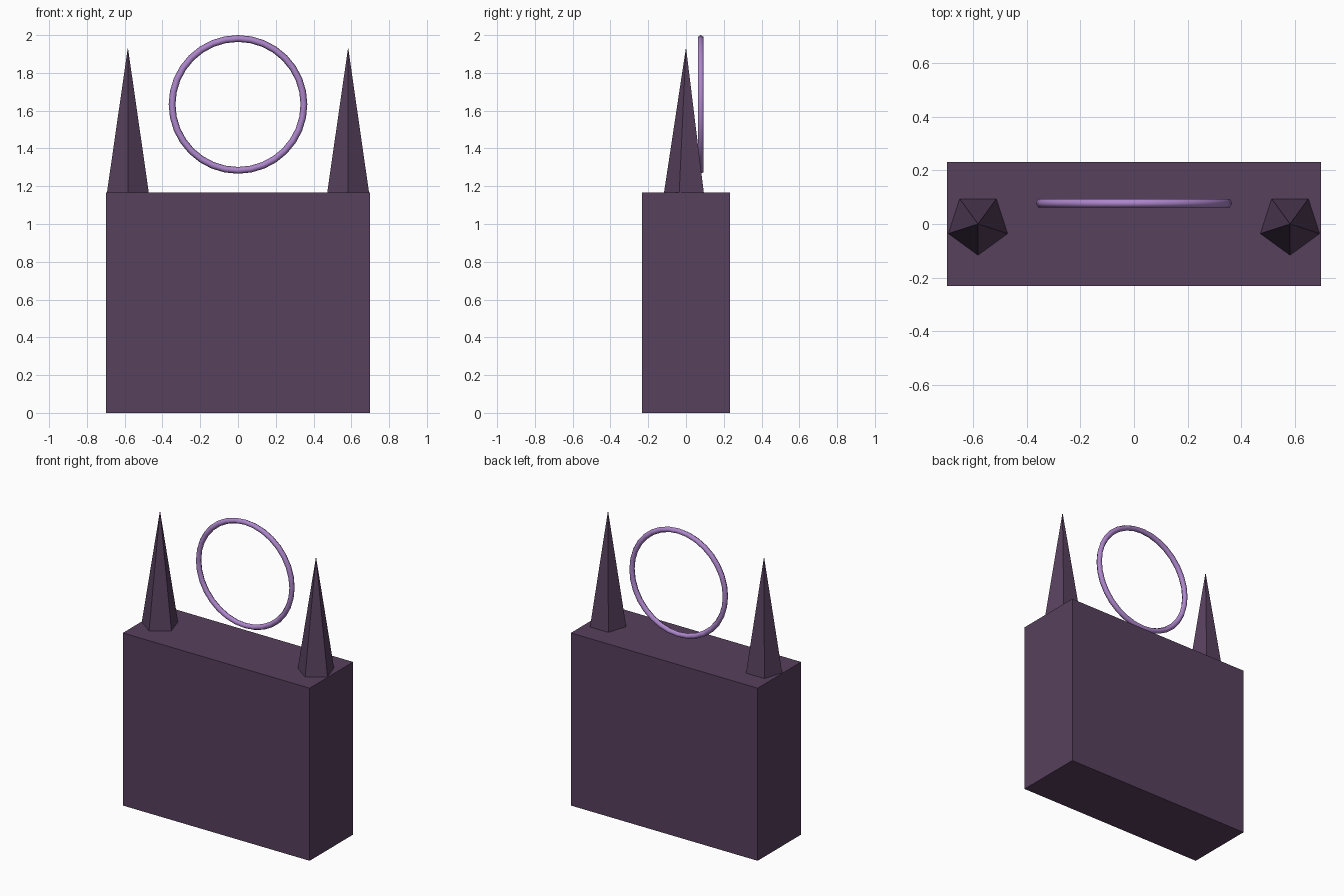
import bpy
from math import pi

if "Cube" in bpy.data.objects:
    bpy.data.objects.remove(bpy.data.objects["Cube"])


def material(name, color):
    m = bpy.data.materials.new(name)
    m.diffuse_color = (*color, 1)
    m.use_nodes = True
    m.node_tree.nodes["Principled BSDF"].inputs["Base Color"].default_value = m.diffuse_color
    return m


def finish(name, mat):
    ob = bpy.context.object
    ob.name = name
    ob.data.materials.append(mat)
    return ob


stone = material("dark_purple", (0.095, 0.052, 0.11))
glow = material("lilac", (0.42, 0.24, 0.60))

BODY_H = 1.166
SPIRE_H = 0.769

# Main block
bpy.ops.mesh.primitive_cube_add(size=1, location=(0, 0, BODY_H / 2))
body = finish("main_block", stone)
body.scale = (1.396, 0.464, BODY_H)

# Five-sided spires, one corner facing the front
for side, label in ((-1, "left"), (1, "right")):
    bpy.ops.mesh.primitive_cone_add(
        vertices=5, radius1=0.1165, radius2=0, depth=SPIRE_H,
        location=(side * 0.583, 0, BODY_H + SPIRE_H / 2), rotation=(0, 0, pi))
    finish(label + "_spire", stone)

# Upright floating ring with a six-sided tube
bpy.ops.mesh.primitive_torus_add(
    major_radius=0.349, minor_radius=0.018, major_segments=32, minor_segments=6,
    location=(0, 0.078, 1.633), rotation=(pi / 2, 0, 0))
finish("floating_ring", glow)
bpy.ops.object.shade_smooth()
